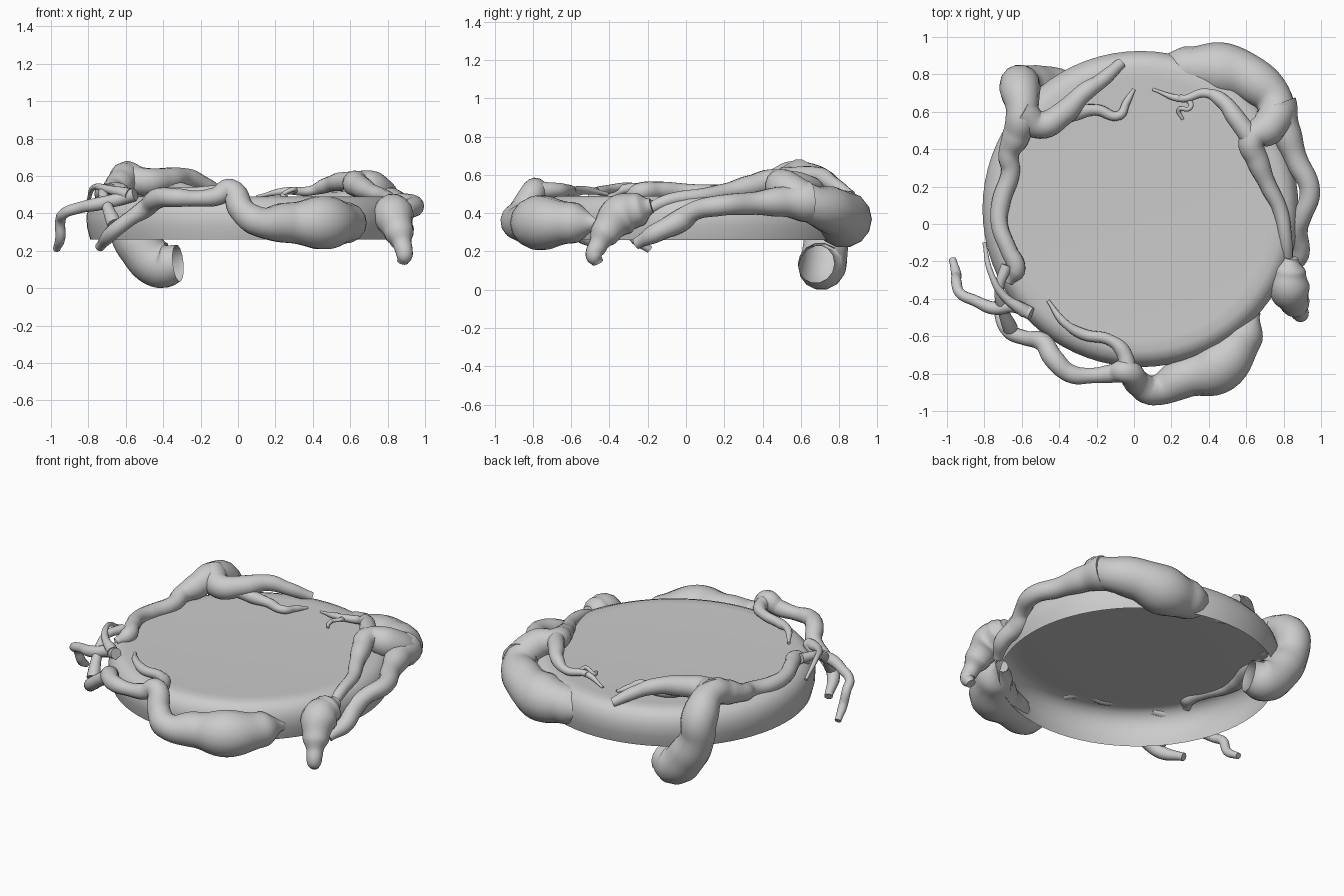
import bpy, bmesh, math


def root(name, pts, caps=True):
    """Smooth tapering root through (x, y, z, radius) points."""
    cu = bpy.data.curves.new(name, 'CURVE')
    cu.dimensions = '3D'
    cu.resolution_u = 7
    cu.bevel_depth = 1.0
    cu.bevel_resolution = 5
    cu.use_fill_caps = caps
    sp = cu.splines.new('BEZIER')
    sp.radius_interpolation = 'EASE'
    sp.bezier_points.add(len(pts) - 1)
    for bp, (x, y, z, r) in zip(sp.bezier_points, pts):
        bp.co = (x, y, z)
        bp.radius = r
        bp.handle_left_type = bp.handle_right_type = 'AUTO'
    ob = bpy.data.objects.new(name, cu)
    bpy.context.collection.objects.link(ob)
    bpy.ops.object.select_all(action='DESELECT')
    ob.select_set(True)
    bpy.context.view_layer.objects.active = ob
    bpy.ops.object.convert(target='MESH')
    bpy.ops.object.shade_smooth_by_angle(angle=math.radians(60))


# Shallow dish, open underneath
profile = [(0, .482), (.4, .484), (.7, .488), (.76, .49), (.80, .475),
           (.83, .44), (.845, .39), (.843, .33), (.825, .26)]
bm = bmesh.new()
vs = [bm.verts.new((r, 0, z)) for r, z in profile]
es = [bm.edges.new(e) for e in zip(vs, vs[1:])]
bmesh.ops.spin(bm, geom=vs + es, cent=(0, 0, 0), axis=(0, 0, 1),
               angle=math.tau, steps=72, use_duplicate=False)
bmesh.ops.remove_doubles(bm, verts=bm.verts, dist=1e-4)
bmesh.ops.recalc_face_normals(bm, faces=bm.faces)
if sum(f.normal.z * f.calc_area() for f in bm.faces) < 0:
    bmesh.ops.reverse_faces(bm, faces=bm.faces)
me = bpy.data.meshes.new("dish")
bm.to_mesh(me)
bm.free()
dish = bpy.data.objects.new("dish", me)
dish.location = (.035, .08, 0)
bpy.context.collection.objects.link(dish)
bpy.context.view_layer.objects.active = dish
dish.select_set(True)
bpy.ops.object.shade_smooth_by_angle(angle=math.radians(50))

# Front root: swollen lump, then a thin runner to the left
root("front_root", [
    (.64, -.46, .35, .04), (.58, -.60, .35, .11), (.45, -.76, .35, .145),
    (.27, -.82, .35, .11), (.10, -.89, .36, .08), (.02, -.85, .42, .07),
    (-.04, -.79, .52, .065), (-.12, -.80, .49, .05), (-.22, -.81, .48, .042),
    (-.34, -.80, .485, .05), (-.43, -.72, .48, .055), (-.49, -.63, .43, .05),
    (-.58, -.61, .37, .04), (-.67, -.57, .30, .04), (-.74, -.42, .22, .025)])
root("front_inner_twig", [
    (-.03, -.80, .52, .05), (-.06, -.68, .52, .04), (-.13, -.62, .52, .03),
    (-.27, -.59, .51, .03), (-.37, -.53, .52, .022), (-.46, -.41, .50, .01)])

# Left hanging twigs
root("left_hanging_twig", [
    (-.55, -.48, .50, .035), (-.64, -.44, .475, .035), (-.75, -.45, .45, .035),
    (-.85, -.41, .43, .03), (-.93, -.37, .40, .028), (-.95, -.31, .36, .028),
    (-.95, -.27, .27, .027), (-.97, -.19, .21, .02)])
root("left_small_twig", [
    (-.80, -.10, .47, .01), (-.77, -.25, .54, .015), (-.70, -.38, .53, .022),
    (-.58, -.47, .50, .035)])
root("left_drop_twig", [
    (-.68, -.22, .53, .03), (-.72, -.34, .52, .025), (-.70, -.46, .44, .03),
    (-.66, -.56, .34, .04)])

# Back left root: hollow foot, knuckle and left runner
root("back_left_foot_and_runner", [
    (-.32, .68, .135, .10), (-.42, .71, .125, .125), (-.53, .73, .23, .12),
    (-.60, .74, .36, .105), (-.61, .73, .49, .11), (-.60, .58, .59, .085),
    (-.63, .47, .56, .075), (-.67, .37, .53, .055), (-.66, .28, .51, .05),
    (-.71, .12, .50, .05), (-.72, .00, .51, .045), (-.67, -.14, .52, .045),
    (-.63, -.24, .51, .05), (-.67, -.31, .48, .025)], caps=False)
root("back_left_branch", [
    (-.61, .60, .60, .085), (-.50, .53, .57, .075), (-.38, .59, .58, .065),
    (-.27, .70, .59, .05), (-.17, .77, .55, .04), (-.07, .86, .49, .03)])
root("back_left_twig", [
    (-.45, .55, .58, .05), (-.32, .59, .53, .04), (-.20, .61, .51, .03),
    (-.08, .58, .51, .025), (-.04, .65, .50, .02), (0, .72, .49, .01)])

# Back right root: swollen lump and its runners
root("back_right_root", [
    (.10, .86, .37, .04), (.28, .83, .37, .12), (.47, .82, .37, .15),
    (.63, .77, .41, .125), (.76, .63, .46, .10), (.72, .52, .53, .095),
    (.63, .45, .56, .07), (.66, .34, .54, .06), (.72, .20, .51, .045),
    (.78, .08, .49, .04), (.81, -.08, .47, .035), (.82, -.24, .40, .03)])
root("back_right_outer_runner", [
    (.76, .64, .46, .11), (.81, .50, .46, .08), (.87, .34, .45, .06),
    (.94, .18, .44, .055), (.90, .04, .41, .05), (.87, -.03, .36, .06),
    (.89, -.15, .30, .05), (.84, -.26, .24, .03)])
root("back_right_twig", [
    (.64, .44, .57, .055), (.55, .56, .57, .05), (.47, .66, .55, .04),
    (.38, .70, .52, .025), (.26, .67, .52, .02), (.10, .72, .49, .008)])
root("back_right_side_twig", [
    (.24, .68, .52, .018), (.30, .65, .52, .015), (.30, .62, .53, .012),
    (.24, .61, .50, .012), (.26, .56, .49, .008)])

# Right knob with a drooping tip
root("right_knob", [
    (.84, -.18, .44, .04), (.83, -.25, .42, .09), (.83, -.34, .39, .11),
    (.86, -.42, .30, .08), (.88, -.46, .23, .05), (.89, -.48, .18, .045),
    (.88, -.46, .14, .03)])
